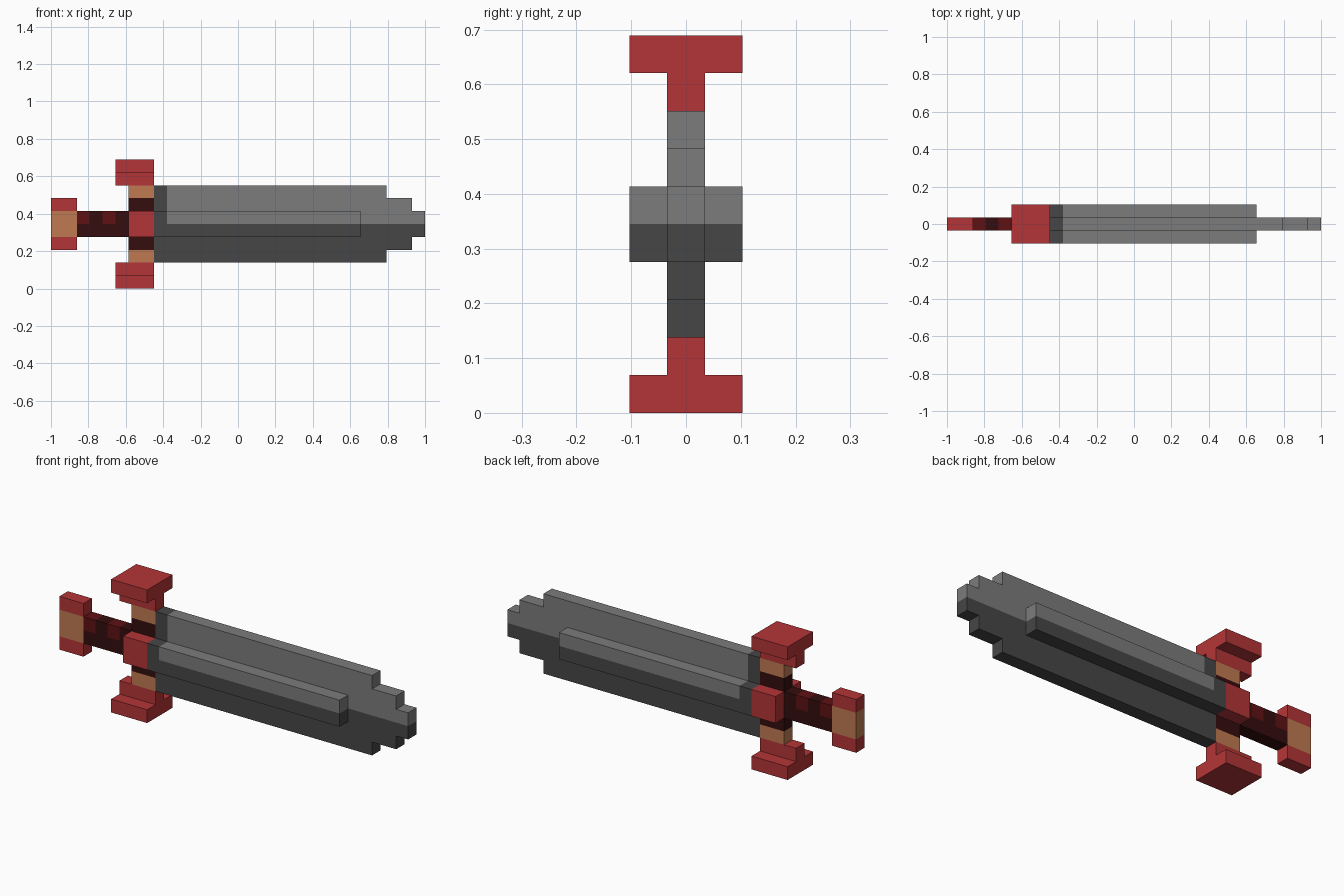
import bpy
import bmesh
from mathutils import Vector

cube = bpy.data.objects.get("Cube")
if cube:
    bpy.data.objects.remove(cube, do_unlink=True)

U = 2 / 29  # one voxel; all parts are laid out on this grid


def make_material(name, rgb):
    lin = [((c / 255 + 0.055) / 1.055) ** 2.4 for c in rgb]
    mat = bpy.data.materials.new(name)
    mat.use_nodes = True
    mat.diffuse_color = (*lin, 1)
    mat.node_tree.nodes["Principled BSDF"].inputs["Base Color"].default_value = (*lin, 1)
    return mat


RED = make_material("red", (180, 53, 55))
TAN = make_material("copper tan", (192, 122, 82))
DARK_WRAP = make_material("dark maroon", (54, 13, 14))
WRAP = make_material("maroon", (94, 17, 19))
LIGHT = make_material("light grey", (124, 124, 124))
DARK = make_material("dark grey", (70, 70, 70))


def prism(name, profile, width, mats, rule=None, cuts_x=(), cuts_z=()):
    """Extrude an x-z grid profile along y, slice it, and colour faces by rule(x, z)."""
    bm = bmesh.new()
    face = bm.faces.new([bm.verts.new((x, -width / 2, z)) for x, z in profile])
    ext = bmesh.ops.extrude_face_region(bm, geom=[face])
    moved = [v for v in ext["geom"] if isinstance(v, bmesh.types.BMVert)]
    bmesh.ops.translate(bm, verts=moved, vec=(0, width, 0))
    cuts = [((x, 0, 0), (1, 0, 0)) for x in cuts_x] + [((0, 0, z), (0, 0, 1)) for z in cuts_z]
    for co, no in cuts:
        geom = bm.verts[:] + bm.edges[:] + bm.faces[:]
        bmesh.ops.bisect_plane(bm, geom=geom, dist=1e-5, plane_co=co, plane_no=no)
    bmesh.ops.recalc_face_normals(bm, faces=bm.faces[:])
    if rule:
        for f in bm.faces:
            # Sample just under the face so end faces take the colour behind them
            p = f.calc_center_median() - f.normal * 0.1
            f.material_index = mats.index(rule(p.x, p.z))
    # Grid units to scene units, centred on x
    for v in bm.verts:
        v.co = Vector((v.co.x * U - 1, v.co.y * U, v.co.z * U))
    mesh = bpy.data.meshes.new(name)
    bm.to_mesh(mesh)
    bm.free()
    for m in mats:
        mesh.materials.append(m)
    obj = bpy.data.objects.new(name, mesh)
    bpy.context.collection.objects.link(obj)
    return obj


def rect(x0, x1, z0, z1):
    return [(x0, z0), (x1, z0), (x1, z1), (x0, z1)]


# Blade: stepped tip, lighter upper half, dark column beside the guard
def steel(x, z):
    return LIGHT if z > 5 and x > 9 else DARK


lower = [(8, 2), (26, 2), (26, 3), (28, 3), (28, 4), (29, 4)]
outline = lower + [(x, 10 - z) for x, z in reversed(lower)]
prism("blade", outline, 1, [LIGHT, DARK], steel, cuts_x=[9], cuts_z=[5])
prism("blade_ridge", rect(8, 24, 4, 6), 3, [LIGHT, DARK], steel, cuts_x=[9], cuts_z=[5])


# Guard: banded crossbar with a raised centre block
def guard_bands(x, z):
    return TAN if abs(z - 5) > 2 else DARK_WRAP


prism("guard_bar", rect(6, 8, 2, 8), 1, [TAN, DARK_WRAP], guard_bands, cuts_z=[3, 7])
prism("guard_centre", rect(6, 8, 4, 6), 3, [RED])

# Guard ends: narrow neck and wide cap, mirrored top and bottom
for side, s in (("upper", 1), ("lower", -1)):
    prism(side + "_guard_neck", rect(5, 8, 5 + 3 * s, 5 + 4 * s), 1, [RED])
    prism(side + "_guard_cap", rect(5, 8, 5 + 4 * s, 5 + 5 * s), 3, [RED])


# Handle: alternating wrap patches along the upper half
def wrap(x, z):
    return WRAP if z > 5 and int(x) % 2 == 0 else DARK_WRAP


prism("handle", rect(2, 6, 4, 6), 1, [WRAP, DARK_WRAP], wrap, cuts_x=[3, 4, 5], cuts_z=[5])


# Pommel: red ends with a tan middle band
def pommel_bands(x, z):
    return TAN if abs(z - 5) < 1 else RED


prism("pommel", rect(0, 2, 3, 7), 1, [RED, TAN], pommel_bands, cuts_z=[4, 6])
